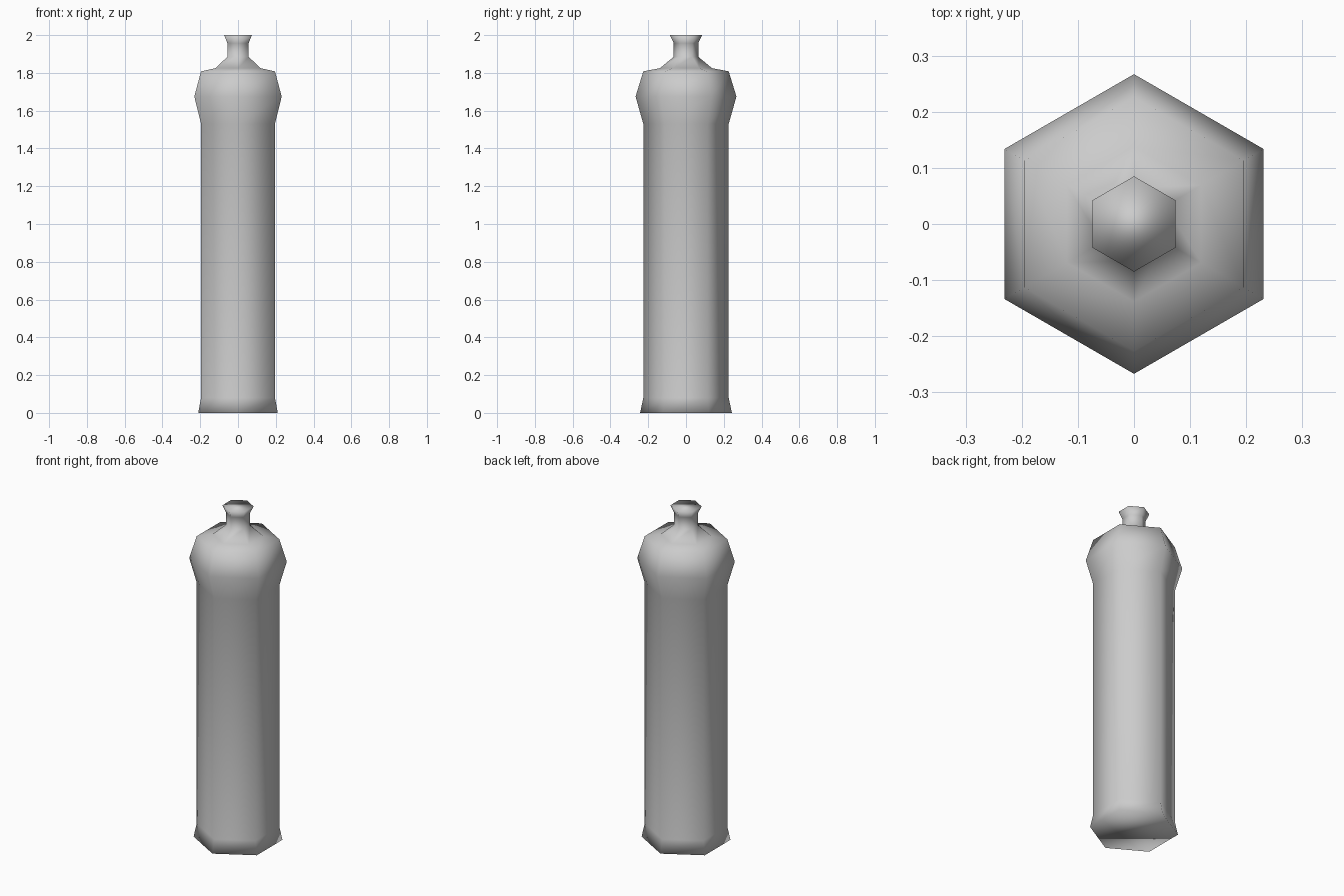
import bpy, bmesh, math

SIDES = 6

cube = bpy.data.objects.get("Cube")
if cube:
    bpy.data.objects.remove(cube)

# Plain grey for the whole bottle
grey = bpy.data.materials.new("grey")
grey.use_nodes = True
colour = (0.6, 0.6, 0.6, 1)
grey.diffuse_color = colour
grey.node_tree.nodes["Principled BSDF"].inputs["Base Color"].default_value = colour


def lathe(name, profile, material):
    """Closed hexagonal solid from (radius, height) pairs, corners on the y axis."""
    bm = bmesh.new()
    rings = []
    for radius, z in profile:
        angles = [math.tau * i / SIDES - math.pi / 2 for i in range(SIDES)]
        rings.append([bm.verts.new((radius * math.cos(a), radius * math.sin(a), z))
                      for a in angles])
    for low, high in zip(rings, rings[1:]):
        for i in range(SIDES):
            j = (i + 1) % SIDES
            bm.faces.new((low[i], low[j], high[j], high[i]))
    bm.faces.new(rings[0][::-1])
    bm.faces.new(rings[-1])
    for face in bm.faces:
        face.smooth = True
    mesh = bpy.data.meshes.new(name)
    bm.to_mesh(mesh)
    bm.free()
    mesh.materials.append(material)
    obj = bpy.data.objects.new(name, mesh)
    bpy.context.collection.objects.link(obj)
    return obj


# Flared foot, straight wall, bulging shoulder, then neck and flared lip
foot = [(0.243, 0), (0.226, 0.08)]
shoulder = [(0.226, 1.53), (0.267, 1.675), (0.226, 1.808)]
neck = [(0.138, 1.825), (0.065, 1.885), (0.065, 1.957), (0.085, 2)]
lathe("bottle", foot + shoulder + neck, grey)
